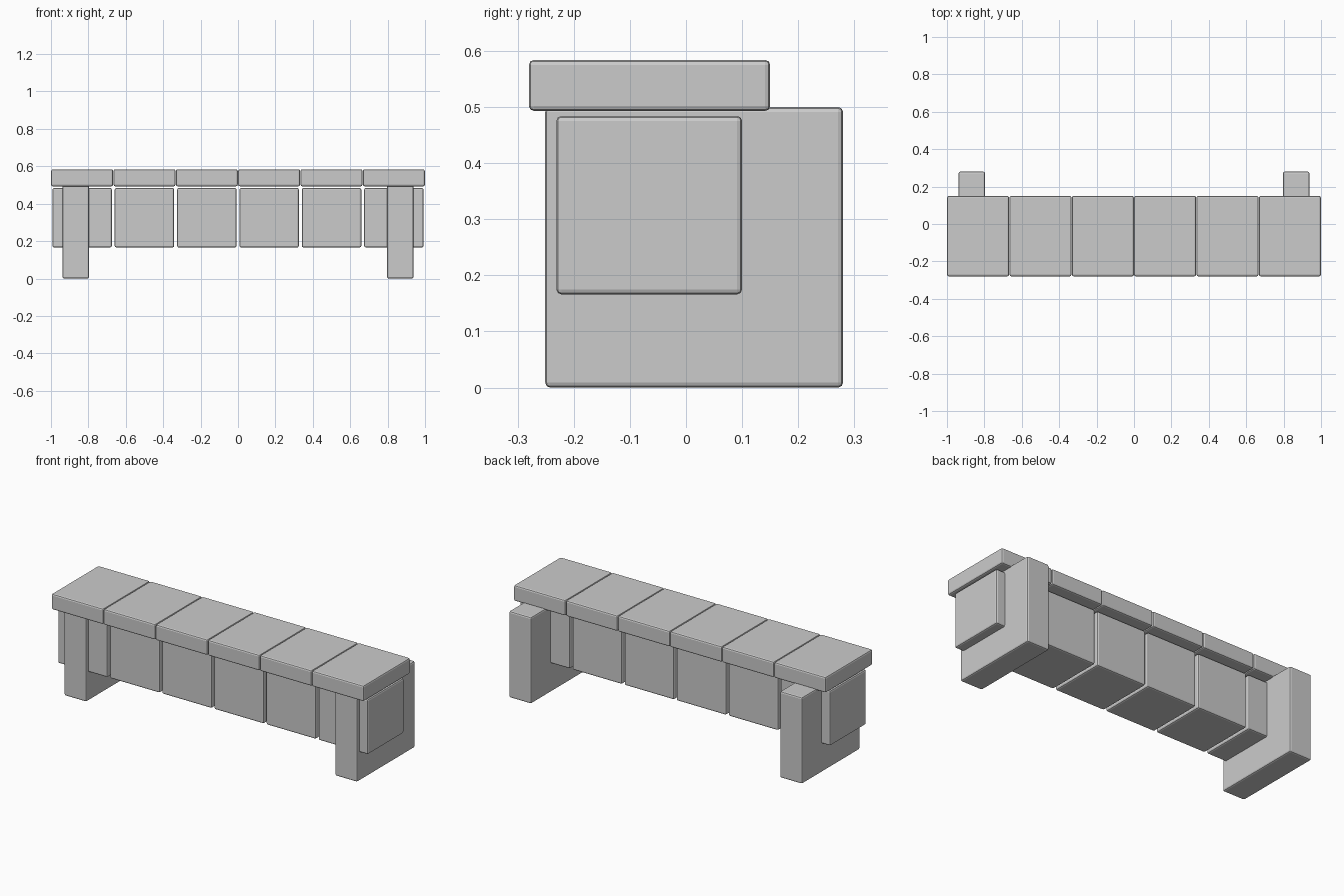
import bpy

if "Cube" in bpy.data.objects:
    bpy.data.objects.remove(bpy.data.objects["Cube"])


def rounded_box(name, x, y, z, bevel=0.009):
    """Box from (min, max) ranges with softly bevelled edges."""
    bpy.ops.mesh.primitive_cube_add(
        size=1, location=[(r[0] + r[1]) / 2 for r in (x, y, z)])
    ob = bpy.context.object
    ob.name = name
    ob.scale = [r[1] - r[0] for r in (x, y, z)]
    bpy.ops.object.transform_apply(location=False, rotation=False, scale=True)
    mod = ob.modifiers.new("Bevel", "BEVEL")
    mod.width = bevel
    mod.segments = 2
    return ob


# Row of wall blocks, each topped by an overhanging seat slab
COUNT = 6
PITCH = 2 / COUNT
for i in range(COUNT):
    cx = -1 + PITCH * (i + 0.5)
    rounded_box(f"wall_block_{i + 1}", (cx - 0.159, cx + 0.159),
                (-0.231, 0.10), (0.166, 0.484))
    rounded_box(f"seat_slab_{i + 1}", (cx - 0.1655, cx + 0.1655),
                (-0.28, 0.15), (0.493, 0.584))

# Solid end supports, mirrored left and right
for side, s in (("left", -1), ("right", 1)):
    rounded_box(f"{side}_support", sorted((s * 0.796, s * 0.938)),
                (-0.251, 0.28), (0.0, 0.5))
